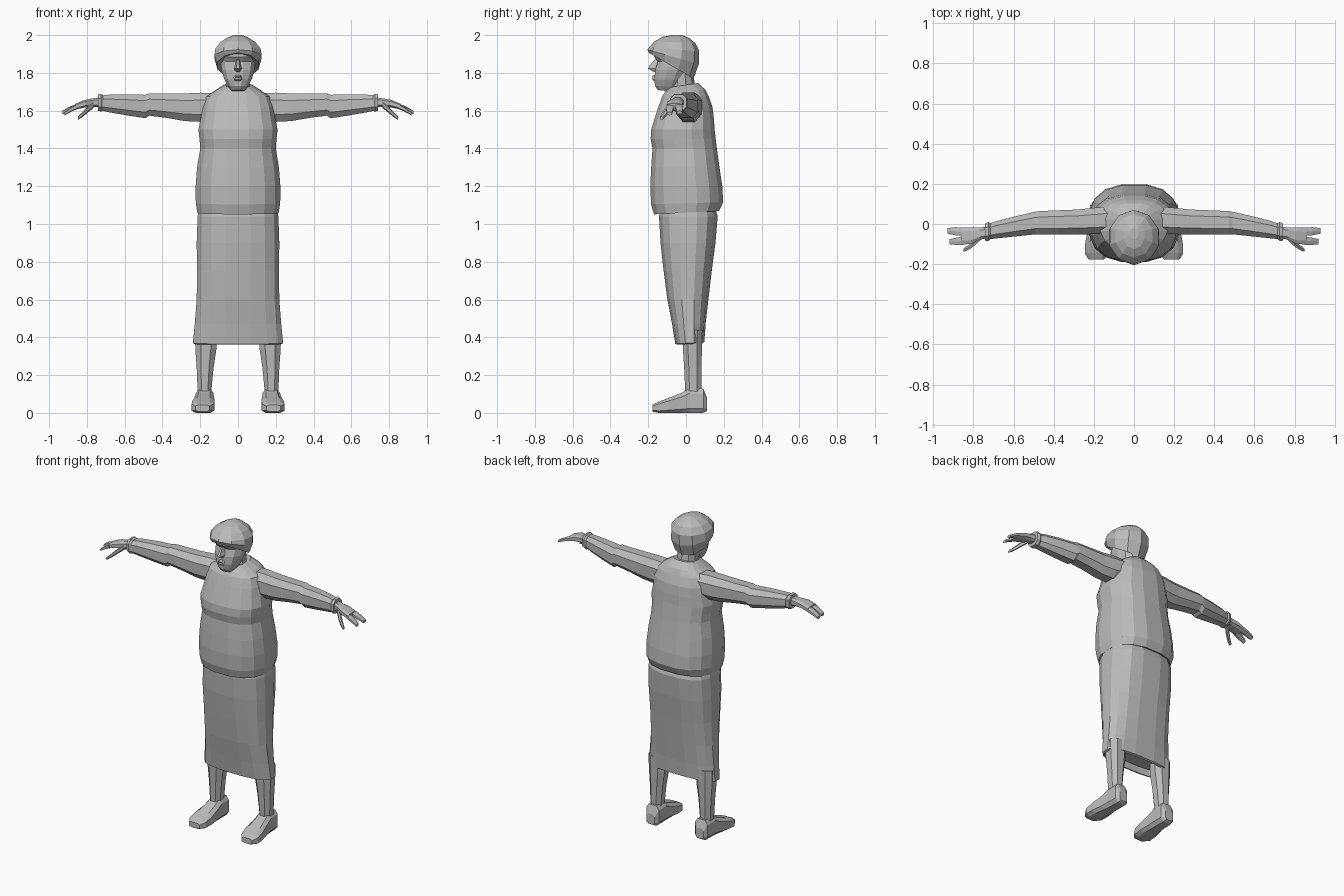
import bpy, bmesh, math
from mathutils import Vector

grey = bpy.data.materials.new("plain grey")
grey.diffuse_color = (0.5, 0.5, 0.5, 1)


def section(n, a, b, power=2.0):
    """Closed superellipse outline with n points, half sizes a and b."""
    pts = []
    for i in range(n):
        t = 2 * math.pi * (i + 0.5) / n
        c, s = math.cos(t), math.sin(t)
        e = 2 / power
        pts.append((math.copysign(abs(c) ** e, c) * a, math.copysign(abs(s) ** e, s) * b))
    return pts


def loft(name, rings, mirror=False):
    """Skin a list of point rings, close both ends, keep faces flat."""
    bm = bmesh.new()
    loops = [[bm.verts.new(p) for p in ring] for ring in rings]
    n = len(loops[0])
    for lo, hi in zip(loops, loops[1:]):
        for i in range(n):
            j = (i + 1) % n
            bm.faces.new((lo[i], lo[j], hi[j], hi[i]))
    bm.faces.new(loops[0][::-1])
    bm.faces.new(loops[-1])
    bmesh.ops.recalc_face_normals(bm, faces=bm.faces[:])
    mesh = bpy.data.meshes.new(name)
    bm.to_mesh(mesh)
    bm.free()
    mesh.materials.append(grey)
    ob = bpy.data.objects.new(name, mesh)
    bpy.context.collection.objects.link(ob)
    if mirror:
        ob.modifiers.new("mirror", 'MIRROR').use_mirror_merge = False
    return ob


def upright(rows, n=16, power=2.0):
    """Rows of (z, front y, back y, half width, slope of z along y)."""
    out = []
    for z, f, b, w, slope in rows:
        yc, d = (f + b) / 2, (b - f) / 2
        k = 1 / math.cos(math.pi / n)
        out.append([Vector((x, yc + y, z + slope * y))
                    for x, y in section(n, w * k if power < 2.3 else w, d, power)])
    return out


def sideways(rows, n=8, power=2.5):
    """Rows of (x, y centre, z centre, half y, half z)."""
    return [[Vector((x, yc + y, zc + z)) for y, z in section(n, hy, hz, power)]
            for x, yc, zc, hy, hz in rows]


# Blouse: loose hem, full belly and bust, rounded upper back
loft("blouse", upright([
    (1.07, -0.150, 0.160, 0.205, 0.05),
    (1.06, -0.172, 0.178, 0.218, 0.05),
    (1.11, -0.188, 0.200, 0.227, 0.03),
    (1.20, -0.192, 0.195, 0.228, 0),
    (1.30, -0.187, 0.180, 0.220, 0),
    (1.40, -0.180, 0.166, 0.203, 0),
    (1.45, -0.190, 0.160, 0.207, 0),
    (1.50, -0.187, 0.154, 0.213, 0),
    (1.56, -0.168, 0.150, 0.200, 0),
    (1.62, -0.148, 0.142, 0.190, 0),
    (1.675, -0.128, 0.122, 0.170, 0),
    (1.705, -0.112, 0.105, 0.125, 0.05),
    (1.735, -0.088, 0.065, 0.075, 0.15),
], 16, 2.5))

# Skirt: straight sides, narrowing front to back, open hem
loft("skirt", upright([
    (1.10, -0.130, 0.150, 0.205, 0),
    (1.04, -0.145, 0.170, 0.217, 0),
    (0.90, -0.137, 0.158, 0.222, 0),
    (0.75, -0.120, 0.138, 0.220, 0),
    (0.60, -0.100, 0.120, 0.222, 0),
    (0.47, -0.075, 0.105, 0.232, 0),
    (0.37, -0.058, 0.098, 0.242, 0.06),
    (0.365, -0.045, 0.086, 0.230, 0.06),
    (0.41, -0.045, 0.086, 0.225, 0.06),
], 16, 2.7))

# Legs
leg = []
for z, x, y, hx, hy in [(0.44, 0.170, 0.034, 0.062, 0.056), (0.34, 0.170, 0.034, 0.060, 0.054),
                        (0.24, 0.174, 0.036, 0.048, 0.049), (0.13, 0.177, 0.038, 0.040, 0.046),
                        (0.06, 0.177, 0.040, 0.040, 0.046)]:
    leg.append([Vector((x + a, y + b, z)) for a, b in section(8, hx, hy, 2.3)])
loft("legs", leg, True)

# Shoes: low toe, higher heel and instep
shoe = []
for y, x, hw, lo, hi in [(0.112, 0.175, 0.027, 0.012, 0.075), (0.092, 0.175, 0.043, 0, 0.125),
                         (0.02, 0.176, 0.045, 0, 0.128), (-0.02, 0.178, 0.048, 0, 0.105),
                         (-0.09, 0.183, 0.057, 0, 0.078), (-0.145, 0.187, 0.056, 0, 0.058),
                         (-0.178, 0.188, 0.036, 0.008, 0.042)]:
    k = 1.09
    shoe.append([Vector((x + a, y, (lo + hi) / 2 + b))
                 for a, b in section(8, hw * k, (hi - lo) / 2 * k, 3.5)])
for ring in shoe:
    for p in ring:
        p.z = max(p.z, 0)
loft("shoes", shoe, True)

# Sleeves with an elbow fold and a cuff
loft("sleeves", sideways([
    (0.12, 0.020, 1.625, 0.072, 0.072),
    (0.20, 0.015, 1.618, 0.070, 0.082),
    (0.28, 0.010, 1.618, 0.066, 0.078),
    (0.38, 0.008, 1.626, 0.064, 0.068),
    (0.47, 0.006, 1.632, 0.062, 0.062),
    (0.49, 0.005, 1.622, 0.060, 0.066),
    (0.58, -0.010, 1.630, 0.054, 0.060),
    (0.68, -0.028, 1.638, 0.046, 0.050),
    (0.715, -0.036, 1.640, 0.042, 0.044),
    (0.725, -0.037, 1.642, 0.050, 0.050),
    (0.742, -0.040, 1.643, 0.046, 0.046),
]), True)

# Hands: palm, two finger groups and a thumb
loft("palms", sideways([
    (0.72, -0.040, 1.645, 0.030, 0.028),
    (0.77, -0.048, 1.642, 0.032, 0.024),
    (0.81, -0.058, 1.637, 0.044, 0.021),
    (0.86, -0.060, 1.622, 0.044, 0.016),
], 8, 3), True)
loft("back_fingers", sideways([
    (0.85, -0.038, 1.624, 0.023, 0.014),
    (0.89, -0.036, 1.610, 0.022, 0.012),
    (0.930, -0.034, 1.590, 0.015, 0.009),
], 6, 3), True)
loft("front_fingers", sideways([
    (0.85, -0.084, 1.622, 0.022, 0.014),
    (0.88, -0.086, 1.608, 0.021, 0.012),
    (0.918, -0.088, 1.584, 0.014, 0.009),
], 6, 3), True)
loft("thumbs", sideways([
    (0.765, -0.065, 1.632, 0.017, 0.018),
    (0.80, -0.098, 1.602, 0.016, 0.016),
    (0.825, -0.117, 1.578, 0.014, 0.013),
    (0.848, -0.130, 1.560, 0.009, 0.009),
], 6), True)

# Neck
loft("neck", upright([
    (1.66, -0.095, 0.070, 0.078, 0.1),
    (1.74, -0.090, 0.045, 0.062, 0.1),
    (1.82, -0.090, 0.035, 0.062, 0),
], 10))

# Head with chin, cheeks and recessed eye line
loft("head", upright([
    (1.705, -0.150, -0.070, 0.034, -0.1),
    (1.728, -0.166, -0.030, 0.052, -0.05),
    (1.765, -0.170, -0.005, 0.072, 0),
    (1.815, -0.166, 0.020, 0.087, 0),
    (1.860, -0.152, 0.035, 0.092, 0),
    (1.885, -0.172, 0.040, 0.095, 0),
    (1.920, -0.170, 0.040, 0.095, 0),
], 12, 2.2))

# Nose, wedge widening towards the tip
loft("nose", [[Vector(p) for p in ((-w, -0.145, z), (-w * 0.4, f, z), (w * 0.4, f, z), (w, -0.145, z))]
              for z, w, f in [(1.806, 0.020, -0.172), (1.822, 0.025, -0.202),
                              (1.845, 0.016, -0.186), (1.872, 0.010, -0.166)]])

# Lips
loft("lips", [[Vector(p) for p in ((-w, -0.155, z), (-w * 0.5, f, z), (w * 0.5, f, z), (w, -0.155, z))]
              for z, w, f in [(1.757, 0.022, -0.168), (1.765, 0.030, -0.179),
                              (1.773, 0.032, -0.176), (1.782, 0.024, -0.182), (1.790, 0.018, -0.168)]])

# Hair: cap swept down from the fringe to the nape
loft("hair", upright([
    (1.845, -0.175, 0.015, 0.090, -0.62),
    (1.838, -0.196, 0.040, 0.108, -0.58),
    (1.885, -0.205, 0.068, 0.124, -0.28),
    (1.925, -0.195, 0.070, 0.120, -0.08),
    (1.962, -0.167, 0.050, 0.092, -0.04),
    (1.988, -0.125, 0.015, 0.052, -0.04),
    (2.000, -0.075, -0.020, 0.022, 0),
], 10))
